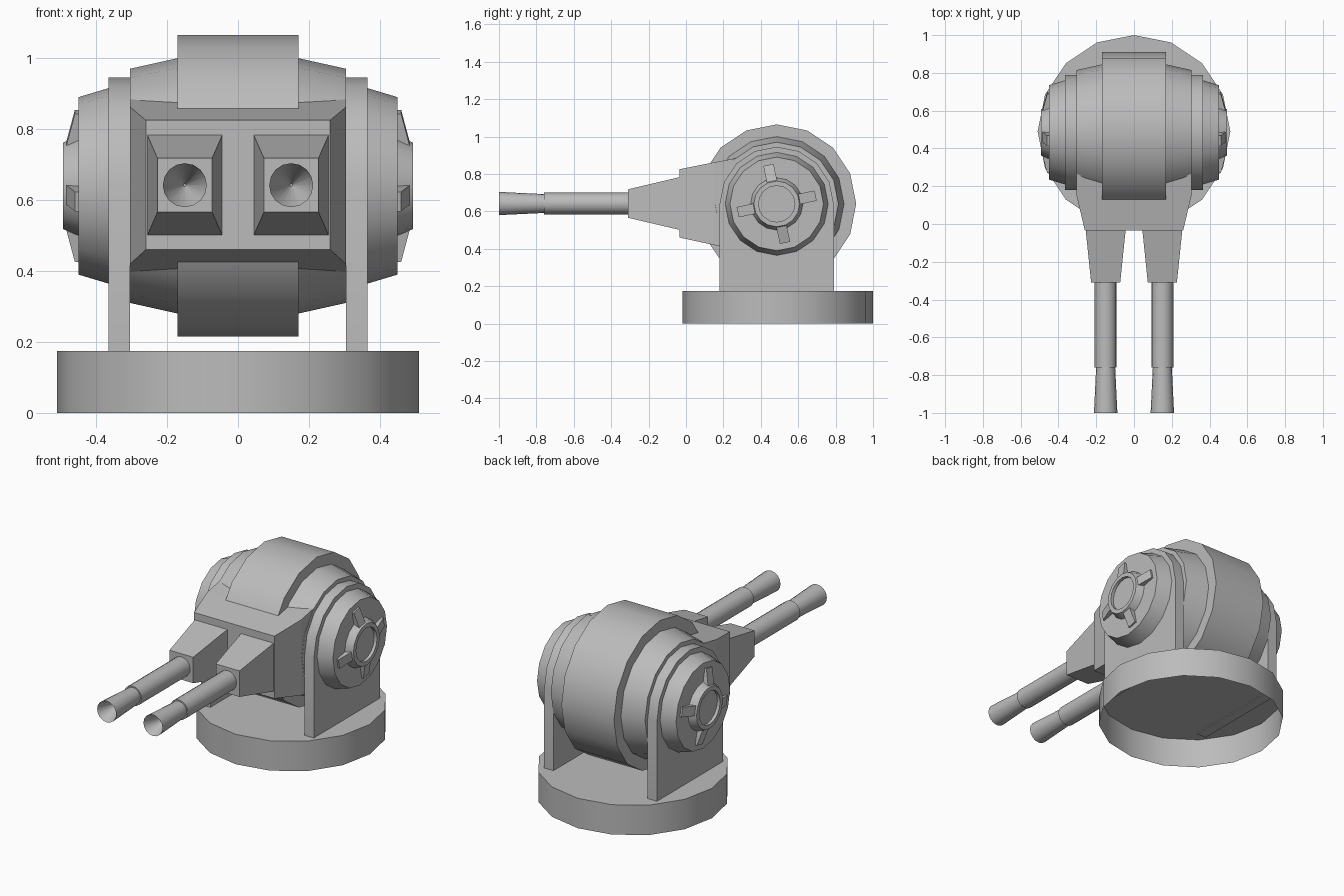
import bpy, bmesh, math
from mathutils import Vector, Matrix

cube = bpy.data.objects.get("Cube")
if cube:
    bpy.data.objects.remove(cube, do_unlink=True)

grey = bpy.data.materials.new("plain_grey")
grey.use_nodes = True
COLOUR = (0.5, 0.5, 0.5, 1)
grey.diffuse_color = COLOUR
grey.node_tree.nodes["Principled BSDF"].inputs["Base Color"].default_value = COLOUR

AXIS = Vector((0, 0.485, 0.64))   # pivot of the drum
GUN_X, GUN_Z = 0.15, 0.642


def finish(name, bm, smooth=True, mirror=False, recalc=True):
    if recalc:
        bmesh.ops.recalc_face_normals(bm, faces=bm.faces[:])
    if mirror:
        geo = bmesh.ops.duplicate(bm, geom=bm.verts[:] + bm.edges[:] + bm.faces[:])["geom"]
        for v in geo:
            if isinstance(v, bmesh.types.BMVert):
                v.co.x = -v.co.x
        bmesh.ops.reverse_faces(bm, faces=[f for f in geo if isinstance(f, bmesh.types.BMFace)])
    me = bpy.data.meshes.new(name)
    bm.to_mesh(me)
    bm.free()
    ob = bpy.data.objects.new(name, me)
    bpy.context.collection.objects.link(ob)
    me.materials.append(grey)
    if smooth:
        bpy.ops.object.select_all(action='DESELECT')
        ob.select_set(True)
        bpy.context.view_layer.objects.active = ob
        bpy.ops.object.shade_smooth_by_angle(angle=math.radians(30))
    return ob


def loft(bm, rings, cap_start=True, cap_end=True):
    """Skin a list of equal-length point rings."""
    vs = [[bm.verts.new(p) for p in ring] for ring in rings]
    n = len(vs[0])
    for a, b in zip(vs, vs[1:]):
        for i in range(n):
            j = (i + 1) % n
            bm.faces.new((a[i], a[j], b[j], b[i]))
    if cap_start:
        bm.faces.new(vs[0][::-1])
    if cap_end:
        bm.faces.new(vs[-1])


def lathe(profile, origin, axis, sides=16, **caps):
    """Revolve (distance, radius) pairs about the X, Y or Z axis."""
    bm = bmesh.new()
    k = "XYZ".index(axis)
    rings = []
    for d, r in profile:
        ring = []
        for i in range(sides):
            t = math.tau * i / sides
            p = Vector((0, 0, 0))
            p[k] = d
            p[(k + 1) % 3] = r * math.cos(t)
            p[(k + 2) % 3] = r * math.sin(t)
            ring.append(p + Vector(origin))
        rings.append(ring)
    loft(bm, rings, **caps)
    return bm


def rect(y, x0, x1, z0, z1):
    return [(x0, y, z0), (x1, y, z0), (x1, y, z1), (x0, y, z1)]


# Base: a shallow drum, hollow underneath
finish("base", lathe([(0, 0.51), (0.175, 0.51)], (0, 0.49, 0), 'Z', cap_start=False))

# Central drum with a raised middle band
half = [(0.17, 0.425), (0.17, 0.36), (0.305, 0.33)]
profile = [(-d, r) for d, r in reversed(half)] + half
finish("turret_drum", lathe(profile, AXIS, 'X'))

# Upright supports with rounded tops
bm = bmesh.new()
R = 0.305
outline = [(AXIS.y + R * math.cos(math.pi * i / 8), AXIS.z + R * math.sin(math.pi * i / 8))
           for i in range(9)]
outline += [(AXIS.y - R, 0.17), (AXIS.y + R, 0.17)]
loft(bm, [[(x, y, z) for y, z in outline] for x in (0.305, 0.365)])
finish("side_supports", bm, mirror=True)

# Round end caps outside the supports
finish("end_caps", lathe([(0.36, 0.277), (0.45, 0.25)], AXIS, 'X'), mirror=True)

# Hubs with a recessed centre
hub = [(0.445, 0.142), (0.493, 0.122), (0.493, 0.097), (0.475, 0.097)]
finish("hubs", lathe(hub, AXIS, 'X'), mirror=True)

# Four sloping fins around each hub
bm = bmesh.new()
for i in range(4):
    turn = Matrix.Translation(AXIS) @ Matrix.Rotation(math.radians(12 + 90 * i), 4, 'X')
    w = 0.028
    inner = [(0.44, -w, 0.11), (0.44, w, 0.11), (0.487, w, 0.11), (0.487, -w, 0.11)]
    outer = [(0.44, -w, 0.213), (0.44, w, 0.213), (0.46, w, 0.213), (0.46, -w, 0.213)]
    loft(bm, [[turn @ Vector(p) for p in ring] for ring in (inner, outer)])
finish("hub_fins", bm, smooth=False, mirror=True)

# Tapered block in front of the drum
bm = bmesh.new()
loft(bm, [rect(-0.035, -0.26, 0.26, 0.46, 0.825),
          rect(0.15, -0.304, 0.304, 0.42, 0.862),
          rect(0.35, -0.304, 0.304, 0.38, 0.9)])
finish("gun_block", bm, smooth=False)

# Tapered housings that hold the barrels
bm = bmesh.new()
loft(bm, [rect(y, GUN_X - w, GUN_X + w, GUN_Z - h, GUN_Z + h)
          for y, w, h in ((-0.31, 0.077, 0.076), (-0.03, 0.106, 0.142))])
finish("barrel_housings", bm, smooth=False, mirror=True)

# Barrels, and flared muzzles with a conical bore
gun = (GUN_X, 0, GUN_Z)
finish("barrels", lathe([(-0.76, 0.058), (-0.3, 0.058)], gun, 'Y'), mirror=True)
bore = [(-0.75, 0.05), (-1.0, 0.062), (-0.86, 0.004)]
finish("muzzles", lathe(bore, gun, 'Y'), mirror=True)
